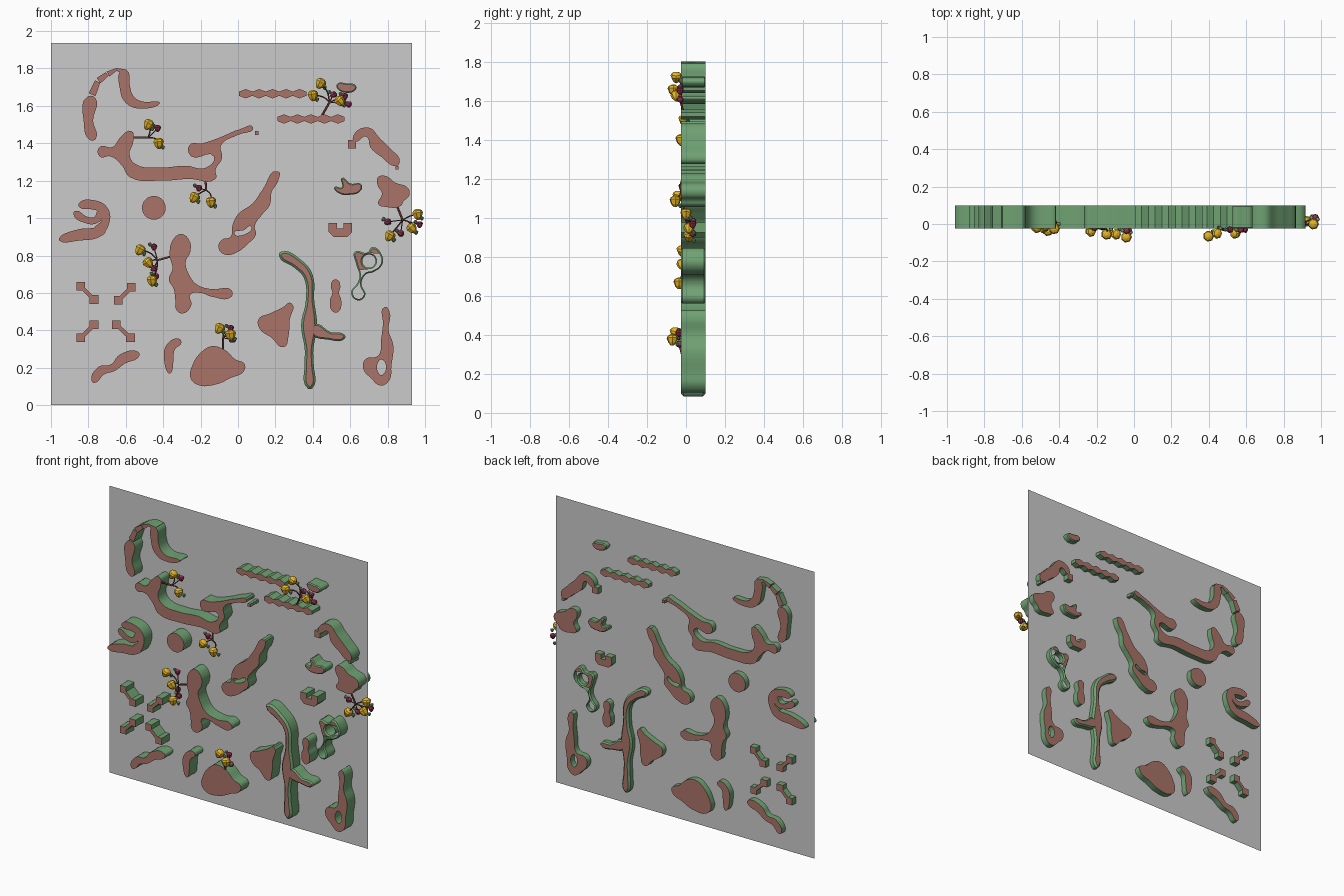
import bpy, bmesh, math
from mathutils import Matrix, Vector


def mat(name, rgb):
    m = bpy.data.materials.new(name)
    m.diffuse_color = (*rgb, 1)
    return m


RED = mat("clay_red", (.40, .17, .14))
GREEN = mat("moss_green", (.16, .36, .17))
YELLOW = mat("bud_yellow", (.80, .47, .02))
CRIMSON = mat("berry_crimson", (.33, .03, .09))
BARK = mat("bark", (.13, .04, .03))
STAND = Matrix.Translation((0, .0375, 0)) @ Matrix.Rotation(math.pi / 2, 4, 'X')
HALF = .0625


def link(name, mesh, *mats):
    ob = bpy.data.objects.new(name, mesh)
    for m in mats:
        mesh.materials.append(m)
    bpy.context.collection.objects.link(ob)
    return ob


def slab(name, *loops, sharp=False, bevel=0):
    """Thick cut-out from closed outlines (inner loops become holes): red faces, green sides."""
    cu = bpy.data.curves.new(name, 'CURVE')
    cu.dimensions, cu.fill_mode, cu.resolution_u = '2D', 'BOTH', 5
    cu.extrude, cu.bevel_depth, cu.offset = HALF - bevel, bevel, -bevel
    cu.bevel_resolution = 0
    for pts in loops:
        sp = cu.splines.new('BEZIER')
        sp.bezier_points.add(len(pts) - 1)
        for bp, p in zip(sp.bezier_points, pts):
            bp.co = (p[0], p[1], 0)
            bp.handle_left_type = bp.handle_right_type = 'VECTOR' if sharp else 'AUTO'
        sp.use_cyclic_u = True
    tmp = bpy.data.objects.new("tmp", cu)
    bpy.context.collection.objects.link(tmp)
    dg = bpy.context.evaluated_depsgraph_get()
    me = bpy.data.meshes.new_from_object(tmp.evaluated_get(dg))
    bpy.data.objects.remove(tmp)
    bm = bmesh.new()
    bm.from_mesh(me)
    bmesh.ops.remove_doubles(bm, verts=bm.verts, dist=.0003)
    bmesh.ops.recalc_face_normals(bm, faces=bm.faces)
    bm.normal_update()
    for f in bm.faces:
        f.material_index = 0 if abs(f.normal.z) > .9 else 1
    bm.transform(STAND)
    me.materials.clear()
    bm.to_mesh(me)
    bm.free()
    return link(name, me, RED, GREEN)


def stroke(name, *pts, sharp=False, bevel=0):
    """Slab following a path of (x, z, width)."""
    left, right = [], []
    for i, (x, z, w) in enumerate(pts):
        a, b = pts[max(i - 1, 0)], pts[min(i + 1, len(pts) - 1)]
        d = Vector((b[0] - a[0], b[1] - a[1])).normalized() * w / 2
        left.append((x - d.y, z + d.x))
        right.append((x + d.y, z - d.x))
    return slab(name, left + right[::-1], sharp=sharp, bevel=bevel)


def circle(x, z, r, n=10):
    return [(x + r * math.cos(i * math.tau / n), z + r * math.sin(i * math.tau / n)) for i in range(n)]


def square(name, x, z, s):
    h = s / 2
    slab(name, [(x - h, z - h), (x + h, z - h), (x + h, z + h), (x - h, z + h)], sharp=True)


# backing sheet
me = bpy.data.meshes.new("backing_panel")
me.from_pydata([(-1, .06, 0), (.93, .06, 0), (.93, .06, 1.935), (-1, .06, 1.935)], [], [(0, 1, 2, 3)])
link("backing_panel", me)

# upper left hook made of arc pieces
stroke("arc_lower", (-.775, 1.42, .03), (-.80, 1.52, .05), (-.785, 1.645, .045))
stroke("arc_piece", (-.78, 1.66, .04), (-.75, 1.73, .03), sharp=True)
stroke("arc_piece", (-.745, 1.735, .035), (-.70, 1.77, .025), sharp=True)
stroke("arc_piece", (-.695, 1.77, .03), (-.65, 1.795, .015), (-.60, 1.78, .03), sharp=True)
stroke("hook", (-.61, 1.79, .03), (-.605, 1.70, .055), (-.58, 1.635, .055), (-.52, 1.605, .04), (-.42, 1.615, .01))

# large cup-shaped root
slab("cup_root", [(-.74, 1.38), (-.67, 1.38), (-.63, 1.43), (-.57, 1.465), (-.56, 1.41), (-.58, 1.34),
                  (-.55, 1.29), (-.42, 1.27), (-.28, 1.28), (-.17, 1.27), (-.13, 1.33), (-.25, 1.33),
                  (-.26, 1.39), (-.19, 1.40), (-.10, 1.43), (.01, 1.475), (.08, 1.485), (0, 1.445),
                  (-.09, 1.39), (-.085, 1.32), (-.12, 1.26), (-.12, 1.21), (-.26, 1.21), (-.42, 1.20),
                  (-.58, 1.22), (-.62, 1.28), (-.68, 1.33), (-.74, 1.33)])
square("cup_chip", .10, 1.455, .02)

# curled piece at left, and disc
stroke("curl_leaf", (-.955, .885, .015), (-.85, .91, .06), (-.75, .925, .055), (-.72, .95, .04))
stroke("curl_neck", (-.75, .93, .04), (-.71, .98, .045), (-.715, 1.04, .045), (-.77, 1.07, .05), (-.85, 1.07, .02))
stroke("curl_tongue", (-.875, 1.03, .02), (-.81, .99, .035), (-.76, .99, .035), (-.735, 1.03, .03))
slab("disc", circle(-.45, 1.055, .063, 16))

# diagonal leaf and branching body
slab("diagonal_leaf", [(.215, 1.25), (.215, 1.20), (.18, 1.14), (.17, 1.07), (.13, 1.02), (.09, .96), (.095, .91),
                       (.05, .86), (0, .82), (-.07, .805), (-.105, .845), (-.085, .885), (-.04, .90),
                       (-.03, .96), (0, 1.02), (.08, 1.08), (.13, 1.15)],
     [(-.02, .92), (.03, .935), (.07, .955), (.04, .915)])
slab("branching_body", [(-.35, .88), (-.305, .915), (-.26, .88), (-.255, .82), (-.28, .765), (-.26, .695),
                        (-.22, .645), (-.14, .62), (-.035, .615), (-.035, .58), (-.14, .58), (-.20, .60),
                        (-.255, .59), (-.25, .535), (-.295, .49), (-.33, .51), (-.335, .56), (-.345, .625),
                        (-.37, .67), (-.35, .73), (-.365, .80)])

# four dumbbell pieces
for a, b, c, d in [(-.84, .635, -.77, .565), (-.57, .63, -.64, .56), (-.77, .43, -.84, .36), (-.65, .43, -.575, .36)]:
    square("dumbbell_end", a, b, .046)
    square("dumbbell_end", c, d, .046)
    stroke("dumbbell_bar", (a, b, .022), (c, d, .022), sharp=True)

# lower pieces
stroke("wavy_strip", (-.775, .125, .02), (-.73, .185, .05), (-.67, .20, .04), (-.62, .245, .055), (-.53, .275, .02))
stroke("crescent", (-.31, .345, .025), (-.36, .31, .05), (-.37, .24, .05), (-.365, .17, .01))
slab("pebble", [(-.14, .315), (-.07, .295), (-.015, .245), (.035, .22), (.03, .18), (-.04, .145), (-.12, .11),
                (-.22, .11), (-.255, .15), (-.245, .21), (-.20, .28)])
slab("lower_fin", [(.285, .545), (.275, .45), (.27, .37), (.245, .31), (.18, .36), (.115, .41), (.11, .46),
                   (.17, .49), (.235, .52)])
stroke("trunk", (.225, .81, .025), (.32, .755, .055), (.375, .69, .05), (.385, .56, .045), (.38, .43, .085),
       (.38, .29, .045), (.38, .22, .05), (.385, .09, .025), bevel=.012)
stroke("trunk_branch", (.40, .41, .05), (.49, .37, .042), (.57, .365, .02), bevel=.008)
slab("ring_vine", [(.625, .82), (.69, .815), (.72, .845), (.77, .80), (.77, .75), (.72, .71), (.685, .70), (.66, .65),
                   (.68, .585), (.64, .56), (.605, .60), (.64, .655), (.65, .69), (.63, .76)],
     circle(.70, .77, .035), bevel=.008)
stroke("small_pod", (.522, .668, .025), (.522, .635, .05), (.522, .60, .035), (.522, .56, .06), (.522, .50, .03))
slab("boot", [(.785, .525), (.81, .50), (.805, .40), (.83, .32), (.82, .21), (.81, .135), (.765, .105), (.71, .145),
              (.67, .195), (.68, .245), (.75, .265), (.765, .35), (.775, .43)],
     [(.757, .24), (.777, .24), (.777, .165), (.757, .165)])

# two beaded bars
for x0, z0 in [(.005, 1.665), (.21, 1.53)]:
    beads = [(x0 + .36 * i / 10, z0, .05 if i % 2 else .022) for i in range(11)]
    stroke("beaded_bar", *beads, sharp=True)

# right hand pieces
square("slug_chip", .61, 1.395, .043)
stroke("slug", (.62, 1.42, .025), (.69, 1.46, .05), (.735, 1.40, .07), (.79, 1.35, .065), (.855, 1.29, .03))
square("slug_crumb", .85, 1.27, .018)
slab("small_bird", [(.515, 1.165), (.555, 1.165), (.555, 1.215), (.60, 1.185), (.66, 1.18), (.655, 1.145),
                    (.60, 1.125), (.535, 1.135)], bevel=.006)
slab("upper_fin", [(.75, 1.22), (.79, 1.225), (.84, 1.19), (.91, 1.16), (.915, 1.12), (.885, 1.09), (.87, 1.065),
                   (.79, 1.06), (.75, 1.075), (.77, 1.13), (.745, 1.18)])
slab("bracket", [(.485, .975), (.53, .975), (.53, .945), (.565, .945), (.565, .975), (.61, .975), (.61, .925),
                 (.585, .90), (.51, .90), (.485, .925)], sharp=True)
stroke("small_leaf", (.53, 1.71, .02), (.58, 1.695, .05), (.63, 1.70, .02), bevel=.006)

for o in list(bpy.data.objects):
    o.select_set(o.name != "backing_panel")
    bpy.context.view_layer.objects.active = o
bpy.ops.object.shade_smooth_by_angle(angle=math.radians(35))


# flowering twigs
def bulb(name, p, r, material, tilt=0.0):
    bm = bmesh.new()
    rings = [[bm.verts.new((r * k * math.cos(i * math.tau / 7), r * k * math.sin(i * math.tau / 7), r * h))
              for i in range(7)] for h, k in [(-1, .25), (-.5, .7), (.3, 1), (.7, .8), (.95, .3)]]
    for a, b in zip(rings, rings[1:]):
        for i in range(7):
            bm.faces.new((a[i], a[(i + 1) % 7], b[(i + 1) % 7], b[i]))
    bm.faces.new(rings[0][::-1])
    bm.faces.new(rings[-1])
    bm.transform(Matrix.Translation(p) @ Matrix.Rotation(tilt, 4, 'Y'))
    me = bpy.data.meshes.new(name)
    bm.to_mesh(me)
    bm.free()
    link(name, me, material)


def twig(pts, r):
    cu = bpy.data.curves.new("twig", 'CURVE')
    cu.dimensions, cu.bevel_depth, cu.bevel_resolution, cu.resolution_u = '3D', r, 1, 4
    sp = cu.splines.new('BEZIER')
    sp.bezier_points.add(len(pts) - 1)
    for bp, p in zip(sp.bezier_points, pts):
        bp.co = p
        bp.handle_left_type = bp.handle_right_type = 'AUTO'
    link("twig", cu, BARK)


def flower(base, joint, y, buds, berries):
    j = (joint[0], (y - .02) / 2, joint[1])
    twig([(base[0], -.015, base[1]), j], .006)
    for n, (x, z) in enumerate(buds):
        yy = y - .015 * (n % 2)
        twig([j, ((x + j[0]) / 2 + .01, yy / 2, (z + j[2]) / 2 + .01), (x, yy, z)], .004)
        bulb("yellow_bud", (x, yy, z), .03, YELLOW, .5 - .6 * n)
        bulb("bud_leaf", (x + .022, yy + .025, z - .022), .012, GREEN)
    for n, (x, z) in enumerate(berries):
        twig([j, (x, y + .02, z)], .003)
        bulb("berry", (x, y + .02, z), .019, CRIMSON, n)
        bulb("berry_leaf", (x - .022, y + .02, z + .014), .011, GREEN, n)


flower((-.56, 1.43), (-.48, 1.43), -.01, [(-.48, 1.50), (-.425, 1.40)], [(-.43, 1.48)])
flower((-.175, 1.22), (-.17, 1.15), -.04, [(-.235, 1.11), (-.145, 1.085)], [(-.21, 1.16)])
flower((-.34, .80), (-.43, .775), -.02, [(-.525, .83), (-.46, .665), (-.48, .76)], [(-.45, .845), (-.45, .73), (-.44, .69)])
flower((-.08, .28), (-.08, .36), -.055, [(-.10, .41), (-.04, .375)], [(-.04, .41), (-.03, .35)])
flower((.45, 1.55), (.49, 1.62), -.05, [(.44, 1.72), (.40, 1.655), (.545, 1.625)], [(.57, 1.65), (.51, 1.66), (.59, 1.61)])
flower((.84, 1.09), (.88, .99), .015, [(.81, .905), (.96, 1.02), (.93, .945)], [(.97, .965), (.80, .98), (.87, .92)])
